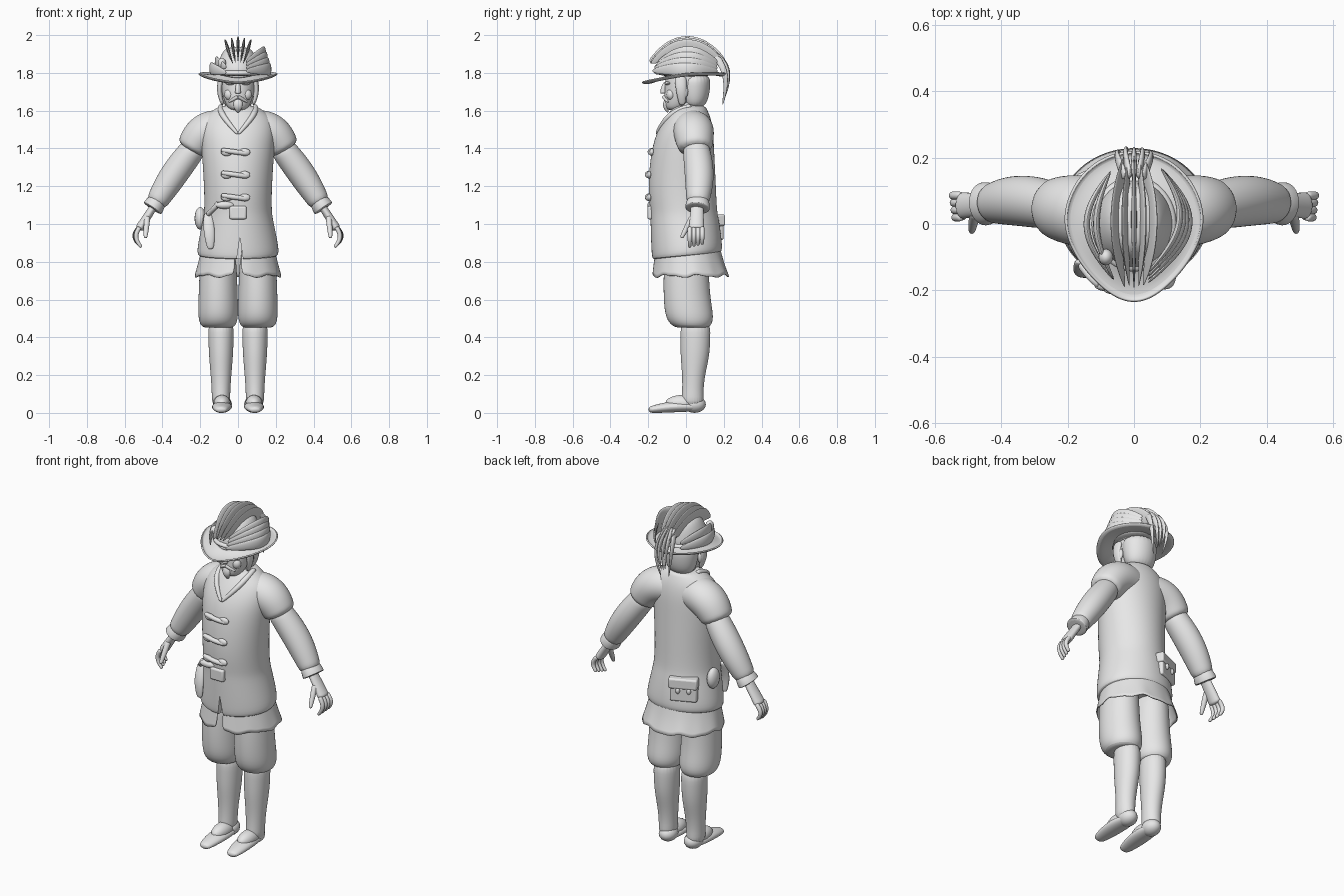
import bpy
import bmesh
import random
from math import sin, cos, pi, tau, radians
from mathutils import Matrix, Vector

random.seed(4)
scene_cube = bpy.data.objects.get("Cube")
if scene_cube:
    bpy.data.objects.remove(scene_cube)

X, Y, Z = Matrix.Identity(3)
GREY = (.8, .8, .8, 1)
plain_grey = bpy.data.materials.new("plain_grey")
plain_grey.use_nodes = True
plain_grey.diffuse_color = GREY
plain_grey.node_tree.nodes["Principled BSDF"].inputs["Base Color"].default_value = GREY


def finish(part, name):
    """Name, colour and smooth a part."""
    part.name = name
    part.data.materials.append(plain_grey)
    bpy.ops.object.select_all(action="DESELECT")
    part.select_set(True)
    bpy.context.view_layer.objects.active = part
    bpy.ops.object.shade_smooth_by_angle(angle=radians(50))
    return part


def skin(name, rings, closed=True, gap=None):
    """Join rings of points into a smooth surface, leaving out faces in the gap."""
    bm = bmesh.new()
    loops = [[bm.verts.new(point) for point in ring] for ring in rings]
    for lower, upper in zip(loops, loops[1:]):
        for k in range(len(lower)):
            quad = lower[k - 1], lower[k], upper[k], upper[k - 1]
            middle = sum((vert.co for vert in quad), Vector()) / len(quad)
            if not (gap and gap(middle)):
                bm.faces.new(quad)
    if closed:
        bm.faces.new(loops[0])
        bm.faces.new(loops[-1])
    bmesh.ops.recalc_face_normals(bm, faces=bm.faces)
    mesh = bpy.data.meshes.new(name)
    bm.to_mesh(mesh)
    bm.free()
    part = bpy.data.objects.new(name, mesh)
    bpy.context.collection.objects.link(part)
    smooth = part.modifiers.new("smooth", "SUBSURF")
    smooth.levels = smooth.render_levels = 2
    return finish(part, name)


def stack(name, rows, x=0, sides=24, warp=None, **options):
    """Level ellipses, each given as height, half width, front and back."""
    rings = []
    for row, (height, half, front, back) in enumerate(rows):
        ring = []
        for k in range(sides):
            turn = tau * (k + .5) / sides
            depth = (back - front) / 2 * sin(turn)
            point = Vector((x + half * cos(turn), (front + back) / 2 + depth, height))
            ring.append(warp(point, turn, row) if warp else point)
        rings.append(ring)
    return skin(name, rings, **options)


def arc(name, start, end, widths, bow=(0, 0, 0), flat=1, across=X, sides=12, steps=7):
    """A bowed tube whose width runs through first, middle and last values."""
    start, end, bow = Vector(start), Vector(end), Vector(bow)
    first, middle, last = widths
    rings = []
    for step in range(steps + 1):
        t = step / steps
        centre = start.lerp(end, t) + bow * sin(pi * t)
        along = (end - start + bow * pi * cos(pi * t)).normalized()
        u = (across - along * across.dot(along)).normalized()
        v = along.cross(u)
        width = first * (1 - t) * (1 - 2 * t) + middle * 4 * t * (1 - t) + last * t * (2 * t - 1)
        turns = [tau * k / sides for k in range(sides)]
        rings.append([centre + width * (u * cos(turn) + v * flat * sin(turn)) for turn in turns])
    return skin(name, rings)


def ball(name, place, size):
    bpy.ops.mesh.primitive_uv_sphere_add(segments=16, ring_count=10, location=place)
    bpy.context.object.scale = size
    return finish(bpy.context.object, name)


def box(name, place, size, turn=0):
    bpy.ops.mesh.primitive_cube_add(size=1, location=place, rotation=Z * turn)
    part = bpy.context.object
    part.scale = size
    bpy.ops.object.transform_apply(location=False, rotation=False, scale=True)
    bevel = part.modifiers.new("bevel", "BEVEL")
    bevel.width, bevel.segments = .01, 3
    return finish(part, name)


# Jacket whose hem rises toward the back, with a slit cut in front
def lift_back(point, turn, row):
    return point + Z * point.y * .1 if row < 3 else point


jacket = stack("jacket", [
    (.83, .19, -.16, .17), (.83, .215, -.18, .19), (.87, .22, -.185, .195),
    (1.03, .185, -.19, .175), (1.07, .18, -.19, .165), (1.2, .18, -.205, .16),
    (1.4, .195, -.185, .15), (1.5, .2, -.15, .145), (1.57, .18, -.105, .13),
    (1.61, .12, -.075, .11), (1.63, .09, -.06, .1)], warp=lift_back)
bpy.ops.mesh.primitive_cylinder_add(vertices=3, radius=.08, depth=.08, location=(.01, -.19, .85), rotation=X * pi / 2)
cutter = bpy.context.object
cutter.name = "slit_cutter"
cutter.scale.x = .25
cutter.hide_render = True
cutter.hide_set(True)
slit = jacket.modifiers.new("slit", "BOOLEAN")
slit.operation = "DIFFERENCE"
slit.object = cutter


# Ragged shirt tail, open at the front
def ragged(point, turn, row):
    return point + Z * row * .004 * (sin(7 * turn) + sin(13 * turn))


def front_opening(middle):
    return abs(middle.x) < .03 and middle.y < 0


tail = stack("shirt_tail", [(.88, .19, -.16, .18), (.8, .21, -.17, .2), (.725, .23, -.18, .23)],
             sides=36, warp=ragged, closed=False, gap=front_opening)
tail.modifiers.new("thickness", "SOLIDIFY").thickness = .006

# Buckle and knot at the waist
box("belt_buckle", place=(0, -.19, 1.06), size=(.09, .03, .07))
ball("belt_knot", place=(-.07, -.185, 1.1), size=(.05, .02, .02))

# Toggle fastenings
for height, front in ((1.38, -.18), (1.26, -.195), (1.14, -.195)):
    for x in (-.06, .035):
        ball("toggle_loop", place=(x, front, height), size=(.03, .014, .02))
    arc("toggle_peg", start=(-.09, front, height + .012), end=(.05, front, height - .008),
        widths=(.012, .014, .012), bow=Y * -.01, across=Y)

# Satchel, pouch and sheathed knife hung from the belt
box("rear_satchel", place=(-.09, .145, .98), size=(.15, .06, .13), turn=.4)
box("satchel_flap", place=(-.09, .152, 1.02), size=(.16, .06, .06), turn=.4)
for x, y in ((-.13, .16), (-.075, .185)):
    ball("satchel_stud", place=(x, y, .98), size=(.012, .012, .018))
ball("side_pouch", place=(-.2, .03, 1.03), size=(.03, .045, .06))
arc("knife_sheath", start=(-.16, -.11, 1.06), end=(-.145, -.15, .865), widths=(.02, .03, .015), bow=Y * -.015, flat=.5)
arc("knife_handle", start=(-.16, -.12, 1.05), end=(-.1, -.18, 1.11), widths=(.015, .013, .018), bow=Y * -.01)

# Paired parts
for side, sign in (("left", 1), ("right", -1)):
    def mirrored(place):
        return Vector(place) * Matrix.Identity(3)[0][0] if sign > 0 else Vector(place).reflect(X)

    def limb(name, start, end, bow=(0, 0, 0), **shape):
        return arc(side + "_" + name, mirrored(start), mirrored(end), bow=mirrored(bow), **shape)

    def knob(name, place, size):
        return ball(side + "_" + name, mirrored(place), size)

    # Breeches, stocking and shoe
    stack(side + "_breeches", [(.9, .09, -.11, .12), (.75, .1, -.12, .12), (.6, .105, -.12, .13),
                               (.5, .108, -.11, .15), (.455, .09, -.07, .13), (.45, .06, -.03, .1)], x=sign * .105)
    stack(side + "_lower_leg", [(.5, .068, -.03, .13), (.4, .068, -.03, .13), (.3, .064, -.03, .125),
                                (.2, .055, -.02, .1), (.1, .048, -.02, .09), (.03, .05, -.03, .1)], x=sign * .09)
    limb("shoe", start=(.08, .09, .03), end=(.09, -.2, .015), widths=(.035, .055, .03), bow=Z * .01, flat=.55)
    knob("heel", place=(.082, .045, .045), size=(.05, .06, .045))
    knob("instep", place=(.085, -.02, .05), size=(.046, .09, .045))

    # Sloping oversleeve, long sleeve and cuff
    limb("oversleeve", start=(.02, .03, 1.5), end=(.25, .05, 1.385), widths=(.09, .112, .088),
         bow=(.025, 0, .05), flat=.95, across=Y)
    limb("sleeve", start=(.22, .05, 1.42), end=(.44, .06, 1.1), widths=(.07, .08, .058),
         bow=(.01, .015, 0), flat=.95, across=Y)
    limb("cuff", start=(.425, .065, 1.125), end=(.455, .06, 1.08), widths=(.058, .066, .068), flat=.85, across=Y)

    # Hand with curled fingers
    limb("palm", start=(.435, .06, 1.11), end=(.525, .055, .97), widths=(.034, .038, .042), flat=.6, across=Y)
    for finger in range(4):
        y = .02 + .022 * finger
        limb("finger", start=(.52, y, .985), end=(.505 + y / 4, y, .87 + y / 4), widths=(.013, .013, .009),
             bow=X * .025, across=Y, sides=8)
    limb("thumb", start=(.48, .035, 1.04), end=(.49, -.025, .925), widths=(.016, .015, .009))

    # Collar edge, face details and side locks
    limb("collar", start=(.09, .03, 1.625), end=(0, -.158, 1.475), widths=(.014, .016, .008), bow=(.035, -.02, .025))
    knob("brow", place=(.035, -.095, 1.745), size=(.03, .018, .01))
    knob("cheek", place=(.045, -.08, 1.685), size=(.028, .024, .03))
    knob("ear", place=(.09, -.01, 1.7), size=(.014, .022, .034))
    limb("moustache", start=(0, -.12, 1.675), end=(.05, -.095, 1.645), widths=(.009, .009, .004), across=Z)
    limb("side_lock", start=(.085, -.03, 1.78), end=(.08, -.02, 1.63), widths=(.016, .014, .008), bow=X * .015, flat=2)

# Head, neck, nose, beard and hair
stack("neck", [(1.56, .075, -.04, .1), (1.68, .07, -.05, .09)])
stack("head", [(1.6, .04, -.1, -.03), (1.63, .065, -.115, .03), (1.7, .09, -.115, .09),
               (1.8, .095, -.11, .11), (1.84, .06, -.07, .07)])
arc("nose", start=(0, -.105, 1.75), end=(0, -.12, 1.69), widths=(.01, .014, .016), bow=Y * -.006)
arc("beard", start=(0, -.1, 1.66), end=(0, -.095, 1.59), widths=(.02, .024, .006), bow=Y * -.01, flat=.6)
stack("hair", [(1.61, .065, 0, .09), (1.66, .09, -.03, .12), (1.73, .1, -.04, .13), (1.8, .1, -.04, .13)])

# Hat: crown, band and a brim pointed and dipped at the front
stack("hat_crown", [(1.77, .125, -.14, .14), (1.83, .115, -.13, .13), (1.9, .09, -.1, .12), (1.94, .06, -.05, .08)])
stack("hat_band", [(1.78, .127, -.143, .143), (1.8, .132, -.148, .148), (1.82, .12, -.135, .135)])


def brim_shape(point, turn, row):
    front = max(0, -sin(turn)) * min(row, 2) / 2
    curl = Z * (.015 * abs(cos(turn)) + .012 * sin(turn) - .02 * front)
    return point + curl - X * point.x * .15 * front - Y * .022 * front ** 6


brim = stack("hat_brim", [(1.785, .11, -.13, .13), (1.775, .16, -.17, .18), (1.775, .2, -.2, .21),
                          (1.785, .205, -.21, .215)], sides=32, warp=brim_shape, closed=False)
brim.modifiers.new("thickness", "SOLIDIFY").thickness = .008

# Turned-up folds sweeping round the sides of the hat
for fold in range(4):
    rise, inset = .03 * fold, .01 * fold
    arc("left_fold", start=(.04, -.18 + inset, 1.81 + rise / 2), end=(.08, .17, 1.81 + rise / 2),
        widths=(.01, .035, .01), bow=(.11 - inset, 0, .01 + rise / 2), flat=.3, across=Z)
for fold in range(2):
    rise = .03 * fold
    arc("right_fold", start=(-.06, -.17, 1.8 + rise), end=(-.07, .16, 1.81 + rise),
        widths=(.01, .035, .01), bow=(rise - .08, 0, .02), flat=.3, across=Z)
ball("hat_ornament", place=(-.085, -.1, 1.85), size=(.022, .025, .03))

# Broad splayed feathers arching from front to back
for feather in range(-2, 3):
    x, drop = .027 * feather, .005 * abs(feather)
    stray = random.uniform(-.015, .015)
    arc("plume_feather", start=(x / 2, -.2 + abs(stray), 1.86 - drop), end=(x / 2, .21 + stray, 1.86 + stray),
        widths=(.006, .06, .015), bow=(x / 2, 0, .082 - drop - stray / 2), flat=.15,
        across=Z + X * feather * .15)

# Drooping strands behind the hat
for strand in range(-2, 3):
    x, tip = .013 * strand, random.uniform(-.01, .08)
    arc("plume_strand", start=(x, .14, 1.91), end=(x, .19 + tip / 3, 1.62 + tip),
        widths=(.02, .016, .003), bow=(x, .04, .02), flat=.5, across=Y, sides=8)
